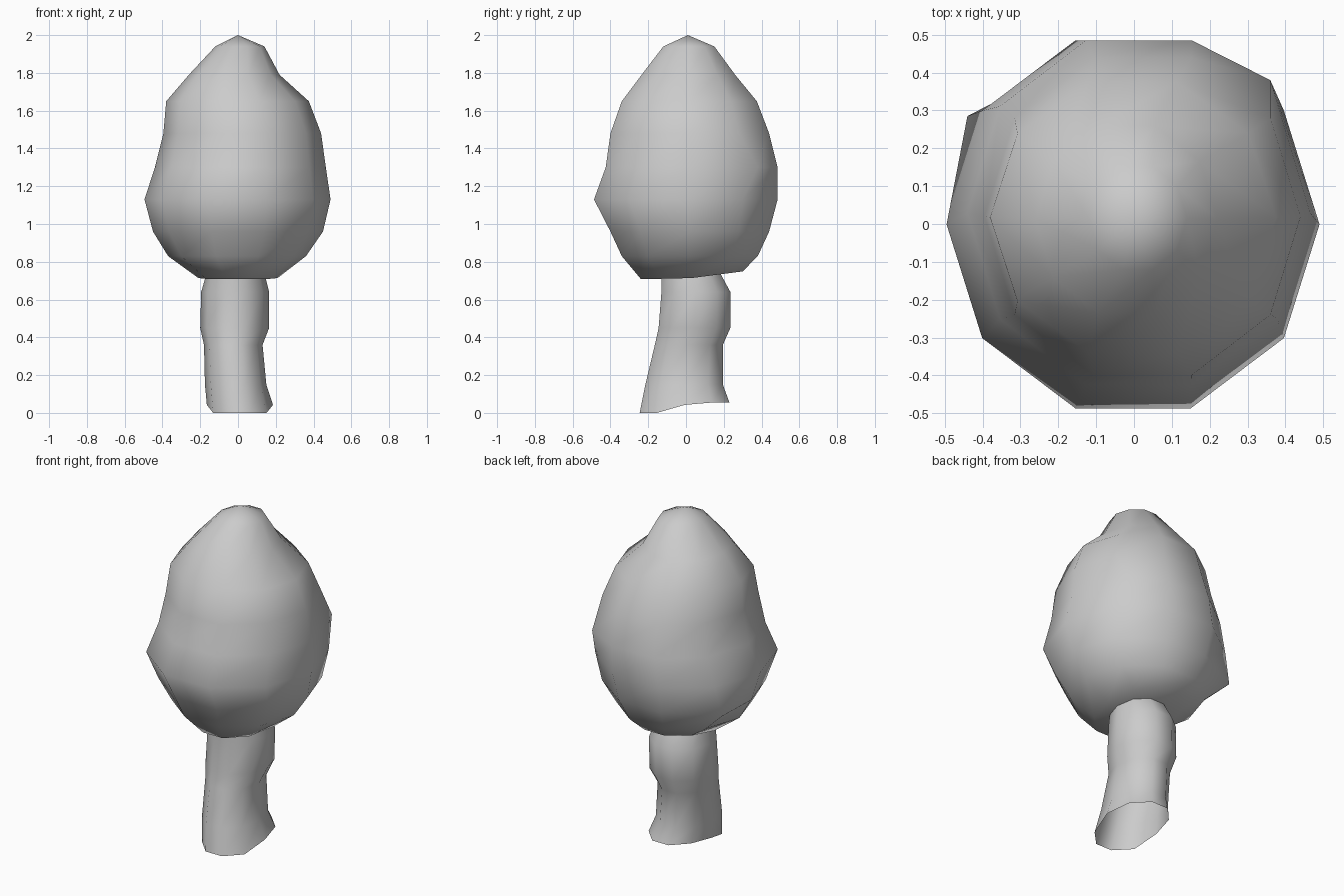
import bpy, bmesh, math

if "Cube" in bpy.data.objects:
    bpy.data.objects.remove(bpy.data.objects["Cube"])

SIDES = 10


def ring_points(z, x0, x1, y0, y1):
    """Ten-sided ring whose extents match the given x and y limits."""
    cx, cy = (x0 + x1) / 2, (y0 + y1) / 2
    rx, ry = (x1 - x0) / 2, (y1 - y0) / 2 / math.sin(math.radians(72))
    return [[cx + rx * math.cos(math.tau * i / SIDES),
             cy + ry * math.sin(math.tau * i / SIDES), z] for i in range(SIDES)]


def loft(name, rings, bottom=None, top=None):
    """Skin rings listed bottom to top, with optional end points."""
    bm = bmesh.new()
    rows = [[bm.verts.new(p) for p in r] for r in rings]
    for a, b in zip(rows, rows[1:]):
        for i in range(SIDES):
            j = (i + 1) % SIDES
            bm.faces.new((a[i], a[j], b[j], b[i]))
    for tip, row, flip in ((bottom, rows[0], True), (top, rows[-1], False)):
        if tip:
            v = bm.verts.new(tip)
            for i in range(SIDES):
                a, b = row[i], row[(i + 1) % SIDES]
                bm.faces.new((b, a, v) if flip else (a, b, v))
    for f in bm.faces:
        f.smooth = True
    mesh = bpy.data.meshes.new(name)
    bm.to_mesh(mesh)
    bm.free()
    obj = bpy.data.objects.new(name, mesh)
    bpy.context.collection.objects.link(obj)
    return obj


# Leafy crown: z, left, right, front, back
crown = [ring_points(*r) for r in (
    (0.71, -0.21, 0.21, -0.24, 0.30),
    (0.83, -0.37, 0.36, -0.34, 0.38),
    (0.96, -0.45, 0.45, -0.40, 0.44),
    (1.13, -0.495, 0.49, -0.487, 0.485),
    (1.30, -0.44, 0.465, -0.425, 0.485),
    (1.48, -0.395, 0.44, -0.40, 0.44),
    (1.65, -0.38, 0.375, -0.34, 0.375),
    (1.79, -0.26, 0.22, -0.235, 0.26),
    (1.94, -0.12, 0.14, -0.12, 0.15))]
for p in crown[0]:                       # underside rises toward the back
    p[2] += 0.13 * max(0, p[1])
crown[2][4][:2] = (-0.44, 0.285)         # lump at back left
crown[4][1][:2] = (0.36, 0.38)           # lump at back right
loft("tree_crown", crown, bottom=(0, 0.03, 0.73), top=(0, 0.01, 2.0))

# Trunk: open slanted foot, leaning neck
trunk = [ring_points(*r) for r in (
    (0.00, -0.165, 0.185, -0.245, 0.23),
    (0.15, -0.175, 0.15, -0.215, 0.195),
    (0.36, -0.18, 0.13, -0.165, 0.195),
    (0.45, -0.20, 0.165, -0.145, 0.235),
    (0.64, -0.195, 0.165, -0.13, 0.235),
    (0.76, -0.16, 0.135, -0.13, 0.17))]
for p in trunk[0]:
    p[2] = min(0.055, max(0, (p[1] + 0.14) * 0.32))
loft("tree_trunk", trunk)
